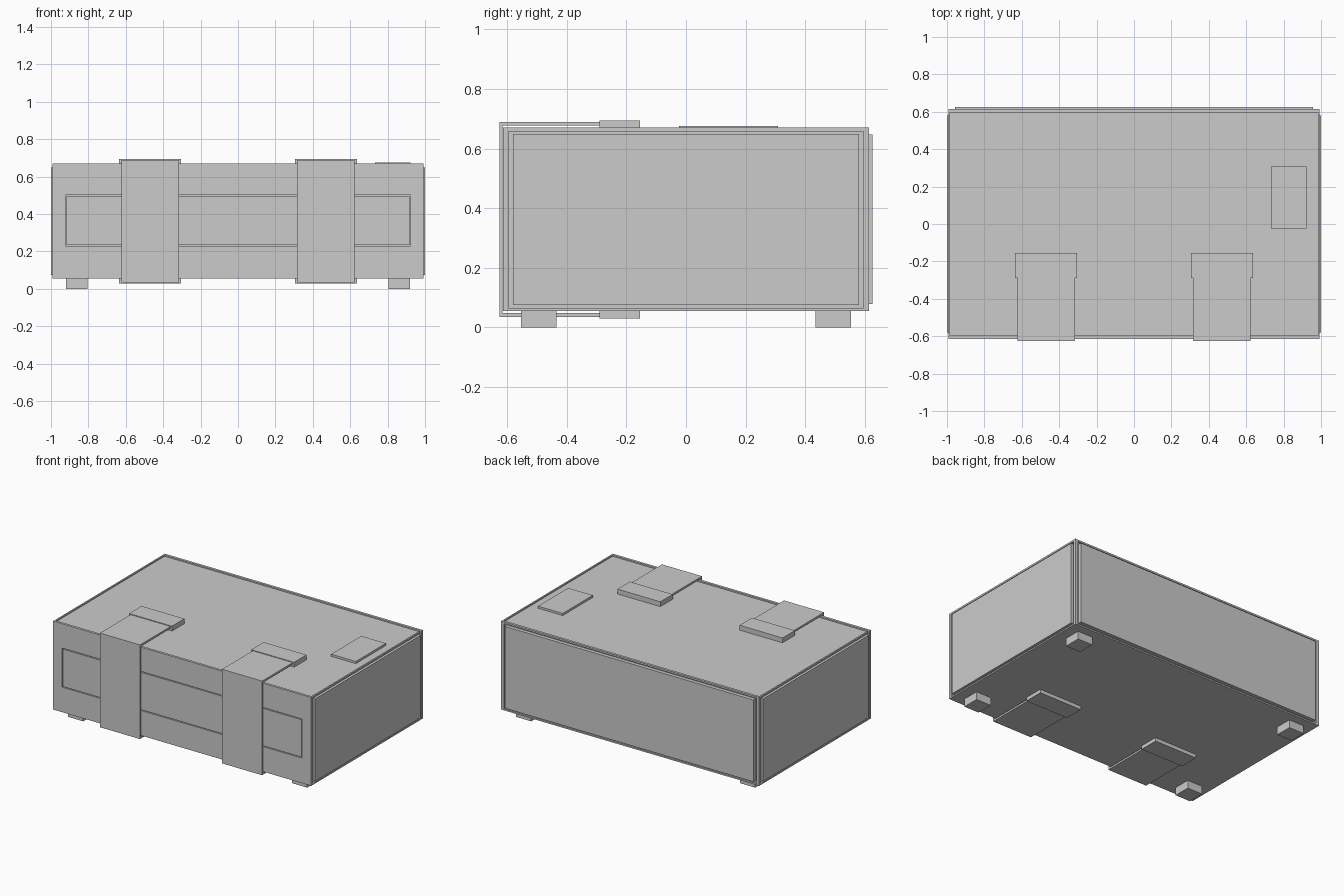
import bpy, bmesh
from mathutils import Vector

if "Cube" in bpy.data.objects:
    bpy.data.objects.remove(bpy.data.objects["Cube"])


def finish(name, bm):
    bmesh.ops.recalc_face_normals(bm, faces=bm.faces[:])
    mesh = bpy.data.meshes.new(name)
    bm.to_mesh(mesh)
    bm.free()
    obj = bpy.data.objects.new(name, mesh)
    bpy.context.collection.objects.link(obj)
    return obj


def cuboid(bm, x, y, z):
    verts = bmesh.ops.create_cube(bm, size=1)["verts"]
    for v in verts:
        v.co = [r[1] if c > 0 else r[0] for c, r in zip(v.co, (x, y, z))]


def box(name, x, y, z):
    bm = bmesh.new()
    cuboid(bm, x, y, z)
    return finish(name, bm)


def recess(bm, normal, bounds, depth):
    """Sink a rectangle into the outer face pointing along normal.
    bounds maps the two in-plane axes to (low, high)."""
    n = Vector(normal)
    bm.normal_update()
    face = max(bm.faces, key=lambda f: round(f.normal.dot(n), 3) * 10 + f.calc_center_median().dot(n))
    centre = face.calc_center_median()
    bmesh.ops.inset_region(bm, faces=[face], thickness=0.004)
    for v in face.verts:
        for axis, (lo, hi) in bounds.items():
            v.co[axis] = hi if v.co[axis] > centre[axis] else lo
    res = bmesh.ops.extrude_discrete_faces(bm, faces=[face])
    for v in res["faces"][0].verts:
        v.co -= n * depth


X, Y, Z0, Z1 = 0.993, 0.614, 0.055, 0.67

# Case body with a recess on each visible side
bm = bmesh.new()
cuboid(bm, (-X, X), (-Y, Y), (Z0, Z1))
recess(bm, (0, 0, 1), {0: (-0.983, 0.983), 1: (-0.597, 0.597)}, 0.009)
for s in (-1, 1):
    recess(bm, (s, 0, 0), {1: (-0.596, 0.596), 2: (0.065, 0.658)}, 0.018)
recess(bm, (0, 1, 0), {0: (-0.972, 0.972), 2: (0.065, 0.658)}, 0.014)
recess(bm, (0, -1, 0), {0: (-0.923, 0.923), 2: (0.229, 0.501)}, 0.015)
finish("case_body", bm)

# Panels sitting in the recesses
box("front_panel", (-0.917, 0.917), (-Y, -0.598), (0.235, 0.495))
box("back_panel", (-0.957, 0.957), (0.599, 0.625), (0.078, 0.647))
for name, s in (("left", -1), ("right", 1)):
    box(name + "_side_panel", sorted((s * 0.974, s * 1.0)), (-0.58, 0.58), (0.075, 0.649))

# Small raised plate on the lid
box("top_plate", (0.733, 0.923), (-0.023, 0.308), (0.66, 0.676))

# Wrap-around straps: C-shaped profile, with clips gripping top and bottom
for name, cx in (("left", -0.47), ("right", 0.47)):
    profile = [(-0.2, 0.69), (-0.626, 0.69), (-0.626, 0.035), (-0.2, 0.035),
               (-0.2, 0.048), (-0.616, 0.048), (-0.616, 0.677), (-0.2, 0.677)]
    bm = bmesh.new()
    face = bm.faces.new([bm.verts.new((cx - 0.154, y, z)) for y, z in profile])
    ext = bmesh.ops.extrude_face_region(bm, geom=[face])
    for v in ext["geom"]:
        if isinstance(v, bmesh.types.BMVert):
            v.co.x += 0.308
    finish(name + "_strap", bm)
    for level, z in (("top", (0.661, 0.695)), ("bottom", (0.03, 0.056))):
        box(f"{name}_{level}_clip", (cx - 0.165, cx + 0.165), (-0.29, -0.154), z)

# Feet
for sx in (-1, 1):
    for sy in (-1, 1):
        fx, fy = sx * 0.862, sy * 0.494
        box("foot", (fx - 0.058, fx + 0.058), (fy - 0.059, fy + 0.059), (0, 0.056))
